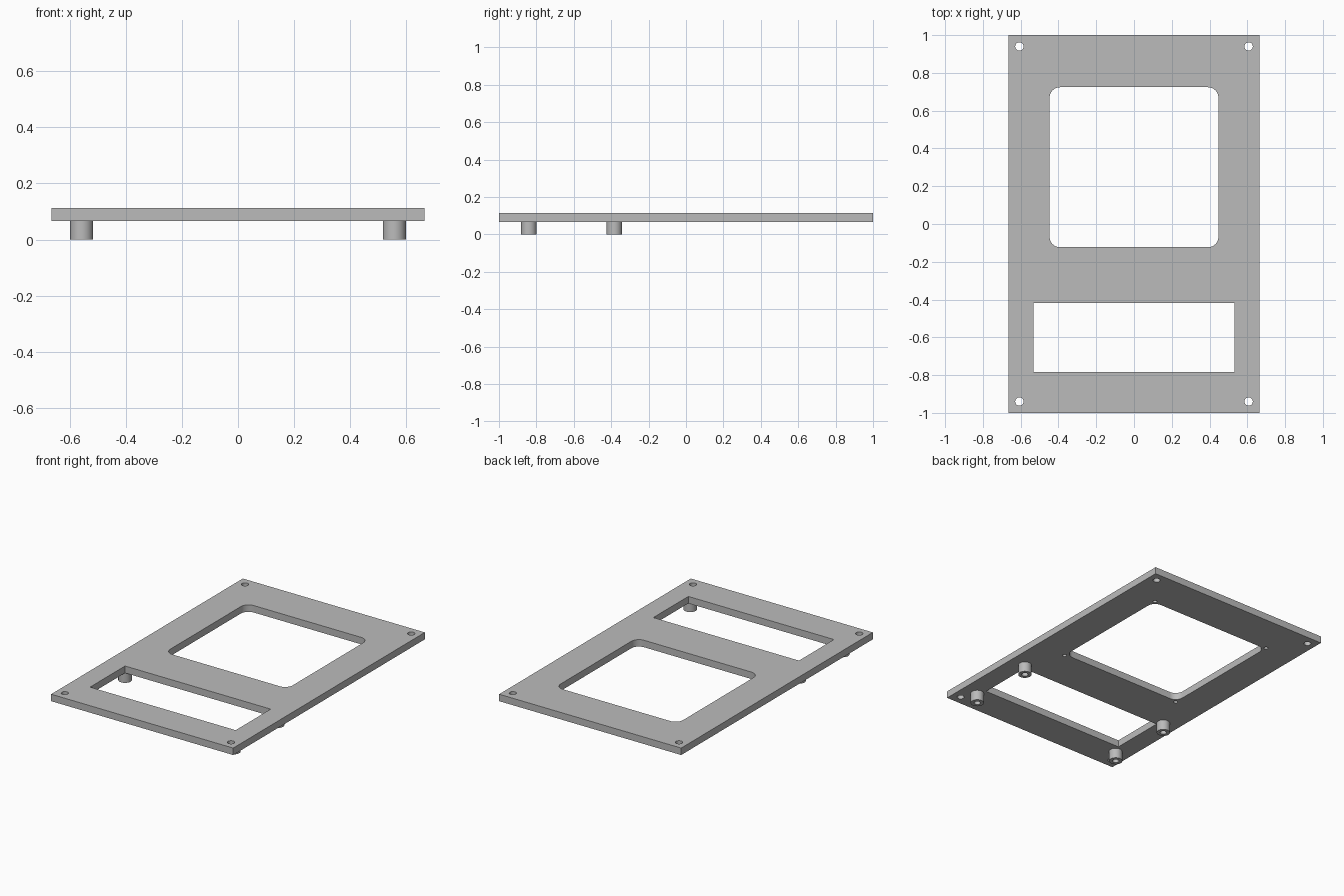
import bpy
import bmesh
import math
from mathutils import Matrix, Vector

cube = bpy.data.objects.get("Cube")
if cube:
    bpy.data.objects.remove(cube, do_unlink=True)

BOTTOM, TOP = 0.067, 0.113

grey = bpy.data.materials.new("plain grey")
grey.use_nodes = True
grey.diffuse_color = (0.5, 0.5, 0.5, 1)
grey.node_tree.nodes["Principled BSDF"].inputs["Base Color"].default_value = (0.5, 0.5, 0.5, 1)


def add_object(name, bm):
    bmesh.ops.recalc_face_normals(bm, faces=bm.faces)
    mesh = bpy.data.meshes.new(name)
    bm.to_mesh(mesh)
    bm.free()
    mesh.materials.append(grey)
    obj = bpy.data.objects.new(name, mesh)
    bpy.context.collection.objects.link(obj)
    return obj


def add_box(name, half_x, y0, y1, z0, z1, radius=0):
    bm = bmesh.new()
    size = Matrix.Diagonal((2 * half_x, y1 - y0, z1 - z0, 1))
    middle = Matrix.Translation((0, (y0 + y1) / 2, (z0 + z1) / 2))
    bmesh.ops.create_cube(bm, size=1, matrix=middle @ size)
    if radius:
        upright = [e for e in bm.edges
                   if abs(e.verts[0].co.z - e.verts[1].co.z) > 0.01]
        bmesh.ops.bevel(bm, geom=upright, offset=radius, segments=8,
                        profile=0.5, affect='EDGES')
    return add_object(name, bm)


def add_pins(name, half_x, rows, radius, z0, z1):
    bm = bmesh.new()
    for x in (-half_x, half_x):
        for y in rows:
            bmesh.ops.create_cone(bm, cap_ends=True, segments=32,
                                  radius1=radius, radius2=radius, depth=z1 - z0,
                                  matrix=Matrix.Translation((x, y, (z0 + z1) / 2)))
    return add_object(name, bm)


def smooth(obj):
    bpy.ops.object.select_all(action='DESELECT')
    obj.select_set(True)
    bpy.context.view_layer.objects.active = obj
    bpy.ops.object.shade_smooth_by_angle(angle=math.radians(30))


def cut(target, cutter):
    cutter.hide_render = True
    mod = target.modifiers.new("cut", 'BOOLEAN')
    mod.operation = 'DIFFERENCE'
    mod.solver = 'EXACT'
    mod.object = cutter
    bpy.context.view_layer.objects.active = target
    bpy.ops.object.modifier_apply(modifier=mod.name)
    bpy.data.objects.remove(cutter, do_unlink=True)


# Faceplate with two windows, corner screw holes and blind pilot holes below
plate = add_box("faceplate", 0.665, -1, 1, BOTTOM, TOP)
cut(plate, add_box("display_cutter", 0.447, -0.123, 0.724, 0, 0.2, radius=0.055))
cut(plate, add_box("slot_cutter", 0.532, -0.784, -0.419, 0, 0.2))
cut(plate, add_pins("screw_cutter", 0.607, (-0.94, 0.94), 0.022, 0, 0.2))
cut(plate, add_pins("pilot_cutter", 0.447, (-0.133, 0.733), 0.013, 0, BOTTOM + 0.03))
smooth(plate)


# Hollow standoffs under the plate, around the lower slot
def add_standoff(name, x, y, outer=0.041, bore=0.02):
    bm = bmesh.new()
    profile = [(outer, BOTTOM), (outer, 0), (bore, 0), (bore, BOTTOM)]
    verts = [bm.verts.new((r, 0, z)) for r, z in profile]
    edges = [bm.edges.new(pair) for pair in zip(verts, verts[1:])]
    bmesh.ops.spin(bm, geom=verts + edges, cent=(0, 0, 0), axis=(0, 0, 1),
                   angle=2 * math.pi, steps=32)
    bmesh.ops.remove_doubles(bm, verts=bm.verts, dist=0.0005)
    # Open tube top: make the outer wall face outwards
    bmesh.ops.recalc_face_normals(bm, faces=bm.faces)
    foot = min(bm.faces, key=lambda f: f.calc_center_median().z)
    flip = foot.normal.dot(Vector((0, 0, 1))) > 0
    obj = add_object(name, bm)
    if flip:
        obj.data.flip_normals()
    obj.location = (x, y, 0)
    smooth(obj)


for side, x in (("right", -0.557), ("left", 0.557)):
    for row, y in (("front", -0.84), ("rear", -0.383)):
        add_standoff(f"{row}_{side}_standoff", x, y)
